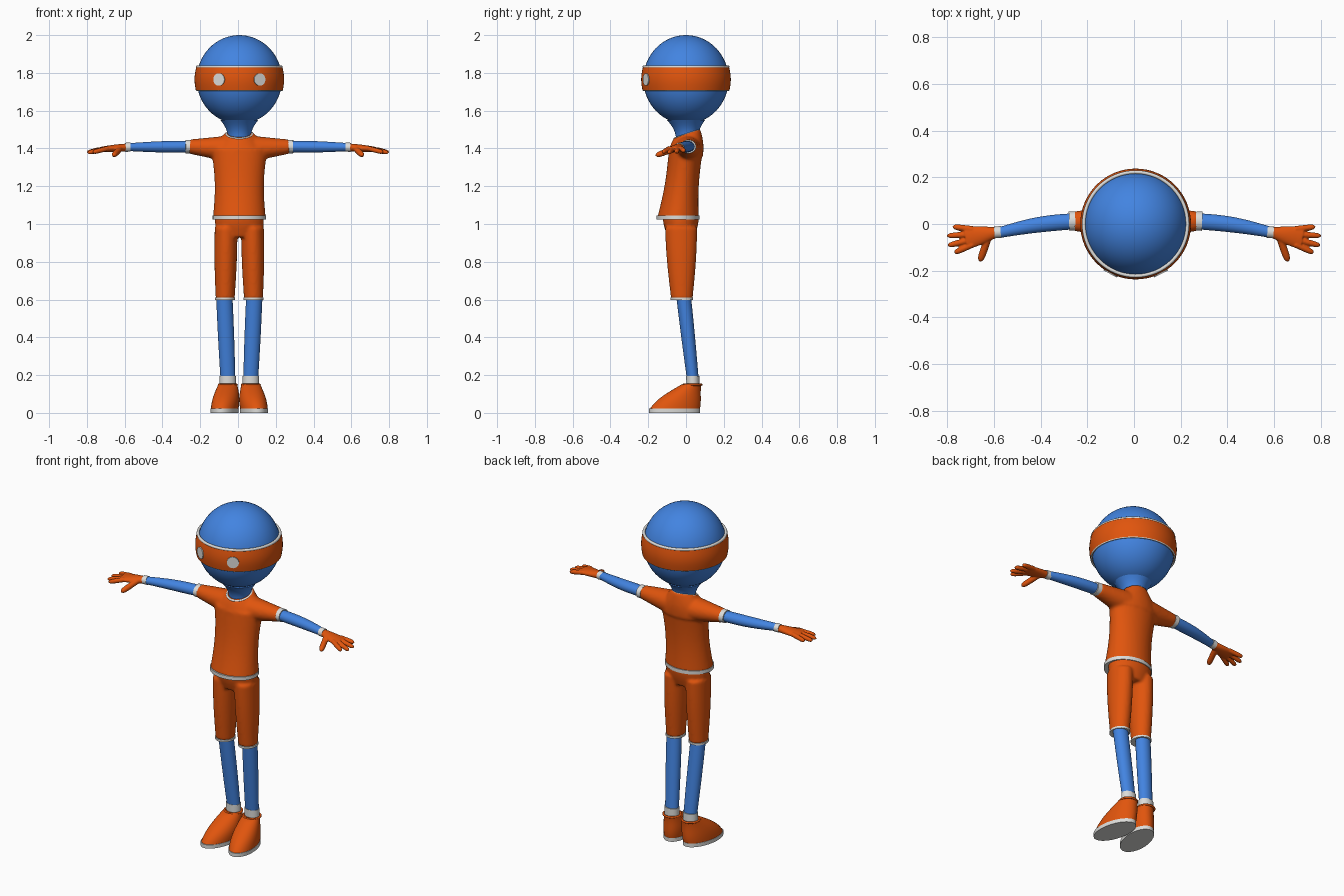
import bpy, bmesh, math
from mathutils import Vector

cube = bpy.data.objects.get("Cube")
if cube:
    bpy.data.objects.remove(cube, do_unlink=True)

SHIFT = .007  # the body stands slightly off the middle
made = []


def material(name, red, green, blue):
    mat = bpy.data.materials.new(name)
    mat.use_nodes = True
    colour = (red, green, blue, 1)
    mat.diffuse_color = colour
    mat.node_tree.nodes["Principled BSDF"].inputs["Base Color"].default_value = colour
    return mat


BLUE = material("blue skin", .055, .23, .75)
ORANGE = material("orange cloth", .75, .09, .004)
WHITE = material("off white trim", .72, .72, .7)


def limb(bm, start, end, size, end_size=None, bend=0, swell=0, tilt=0, turn=0,
         round_tip=False, mirror=1, steps=12, sides=40):
    """Loft ellipses from start to end; bend shifts the middle in y, swell widens it."""
    start, end, size, end_size = map(Vector, (start, end, size, end_size or size))
    start.x *= mirror
    end.x *= mirror
    axis = (end - start).normalized()
    if abs(axis.z) > abs(axis.x) + abs(axis.y):
        across, along = Vector((1, 0, 0)), Vector((turn * mirror, 1, 0))
    else:
        across = axis.cross(Vector((0, 0, 1))).normalized()
        along = across.cross(axis)
    loops = []
    for step in range(steps + 1):
        t = step / steps
        middle = math.sin(math.pi * t)
        centre = start.lerp(end, t)
        centre.y += bend * middle
        radius = size.lerp(end_size, t) * (1 + swell * middle)
        if round_tip:
            radius *= math.sqrt(1.01 - t ** 8)
        loop = []
        for k in range(sides):
            angle = math.tau * k / sides
            point = centre + across * radius.x * math.cos(angle)
            point += along * radius.y * math.sin(angle)
            point.z += tilt * t * math.sin(angle)
            loop.append(bm.verts.new(point))
        loops.append(loop)
    for low, high in zip(loops, loops[1:]):
        for k in range(sides):
            bm.faces.new((low[k - 1], low[k], high[k], high[k - 1]))
    bm.faces.new(loops[0])
    bm.faces.new(loops[-1])


def finish(name, bm, mat, shift=SHIFT, voxel=0, soften=4):
    bmesh.ops.recalc_face_normals(bm, faces=bm.faces)
    mesh = bpy.data.meshes.new(name)
    bm.to_mesh(mesh)
    bm.free()
    mesh.materials.append(mat)
    ob = bpy.data.objects.new(name, mesh)
    ob.location.x = shift
    bpy.context.collection.objects.link(ob)
    if voxel:  # fuse overlapping pieces into one soft surface
        fuse = ob.modifiers.new("fuse", 'REMESH')
        fuse.mode = 'VOXEL'
        fuse.voxel_size = voxel
        fuse.use_smooth_shade = True
        smooth = ob.modifiers.new("soften", 'SMOOTH')
        smooth.iterations = soften
    made.append(ob)


def part(name, mat, start, end, size, end_size=None, shift=SHIFT, **shape):
    bm = bmesh.new()
    limb(bm, start, end, size, end_size, **shape)
    finish(name, bm, mat, shift)


def cord(name, mat, centre, radius, thickness, lean=0):
    """Thin round trim running around the body."""
    bpy.ops.mesh.primitive_torus_add(
        major_segments=64, minor_segments=10, major_radius=radius, minor_radius=thickness,
        location=Vector(centre) + Vector((SHIFT, 0, 0)), rotation=(lean, 0, 0))
    ob = bpy.context.object
    ob.name = name
    ob.data.materials.append(mat)
    made.append(ob)


# Head and neck
HEAD = Vector((0, 0, 1.765))
bm = bmesh.new()
bmesh.ops.create_uvsphere(bm, u_segments=48, v_segments=32, radius=.235)
for vert in bm.verts:
    vert.co.xy *= .96
    vert.co += HEAD
finish("head", bm, BLUE)
part("neck", BLUE, (0, .01, 1.42), (0, 0, 1.55), (.06, .06), (.1, .1), swell=-.2)

# Headband with its two cords and the eyes
part("headband", ORANGE, (0, 0, 1.71), (0, 0, 1.835), (.231, .231), (.227, .227),
     swell=.035, sides=64)
cord("headband_top_trim", WHITE, (0, 0, 1.832), .222, .008)
cord("headband_bottom_trim", WHITE, (0, 0, 1.71), .226, .005)
for side, s in (("left", 1), ("right", -1)):
    gaze = Vector((math.sin(s * .47), -math.cos(s * .47), 0))
    part(side + "_eye", WHITE, HEAD + gaze * .233, HEAD + gaze * .24, (.033, .033), steps=1)

# Shirt: belly, shoulders and sleeves fused
bm = bmesh.new()
limb(bm, (0, -.043, 1.03), (0, 0, 1.4), (.14, .11), (.15, .09), swell=-.1)
limb(bm, (0, 0, 1.36), (0, .006, 1.48), (.15, .09), (.075, .07), swell=.1, tilt=.024)
for s in (1, -1):
    limb(bm, (.08, .01, 1.4), (.268, .012, 1.41), (.07, .066), (.041, .037), mirror=s)
finish("shirt", bm, ORANGE, voxel=.009)
cord("collar_trim", WHITE, (0, .004, 1.474), .068, .006, lean=.32)
part("shirt_hem", WHITE, (0, -.043, 1.024), (0, -.043, 1.045), (.141, .114), steps=1)

# Shorts: hips and legs fused
bm = bmesh.new()
limb(bm, (0, -.026, .93), (0, -.028, 1.04), (.11, .07), (.128, .096), swell=.06)
for s in (1, -1):
    limb(bm, (.075, -.022, .605), (.07, -.026, .98), (.05, .057), (.06, .085),
         swell=.07, mirror=s)
finish("shorts", bm, ORANGE, voxel=.008)

for side, s in (("left", 1), ("right", -1)):
    # Arm with its two white cuffs
    part(side + "_sleeve_cuff", WHITE, (.258, .013, 1.41), (.285, .012, 1.41),
         (.041, .036), mirror=s, steps=1)
    part(side + "_arm", BLUE, (.26, .012, 1.41), (.58, -.036, 1.407),
         (.034, .03), (.023, .021), bend=.008, swell=.15, mirror=s)
    part(side + "_wrist_cuff", WHITE, (.57, -.034, 1.407), (.597, -.036, 1.406),
         (.025, .024), shift=0, mirror=s, steps=1)

    # Hand: palm, four fanned fingers and thumb fused
    bm = bmesh.new()
    limb(bm, (.585, -.035, 1.406), (.72, -.06, 1.396), (.021, .02), (.048, .014),
         swell=.12, mirror=s)
    for finger in range(4):
        base = Vector((.69, -.022 * (finger + 1), 1.4))
        fan = .12 - .18 * finger
        length = .112 if finger in (1, 2) else .088
        reach = Vector((math.cos(fan), math.sin(fan), -.15 - .03 * finger)) * length
        limb(bm, base, base + reach, (.013, .013), round_tip=True, mirror=s, sides=16)
    limb(bm, (.625, -.06, 1.398), (.66, -.162, 1.362), (.016, .016),
         round_tip=True, mirror=s, sides=16)
    finish(side + "_hand", bm, ORANGE, shift=0, voxel=.004, soften=2)

    # Leg, shorts hem and sock
    part(side + "_shorts_hem", WHITE, (.075, -.022, .598), (.075, -.022, .61),
         (.053, .06), mirror=s, steps=1)
    part(side + "_leg", BLUE, (.08, -.014, .63), (.06, .037, .17),
         (.043, .039), (.039, .031), swell=.04, mirror=s)
    part(side + "_sock", WHITE, (.061, .037, .13), (.061, .036, .195),
         (.043, .035), mirror=s, steps=1)

    # Shoe: upper, opening roll and sole, toes turned out
    part(side + "_shoe", ORANGE, (.078, -.06, .018), (.061, .028, .15),
         (.071, .133), (.05, .053), bend=-.01, swell=.12, turn=-.13, mirror=s)
    cord(side + "_shoe_opening", ORANGE, (s * .061, .034, .149), .047, .006)
    part(side + "_sole", WHITE, (.078, -.06, 0), (.078, -.06, .022),
         (.073, .135), turn=-.13, mirror=s, steps=1)

# Smooth shading with crisp trim edges
bpy.ops.object.select_all(action='DESELECT')
for ob in made:
    ob.select_set(True)
bpy.context.view_layer.objects.active = made[0]
bpy.ops.object.shade_smooth_by_angle(angle=math.radians(40))
